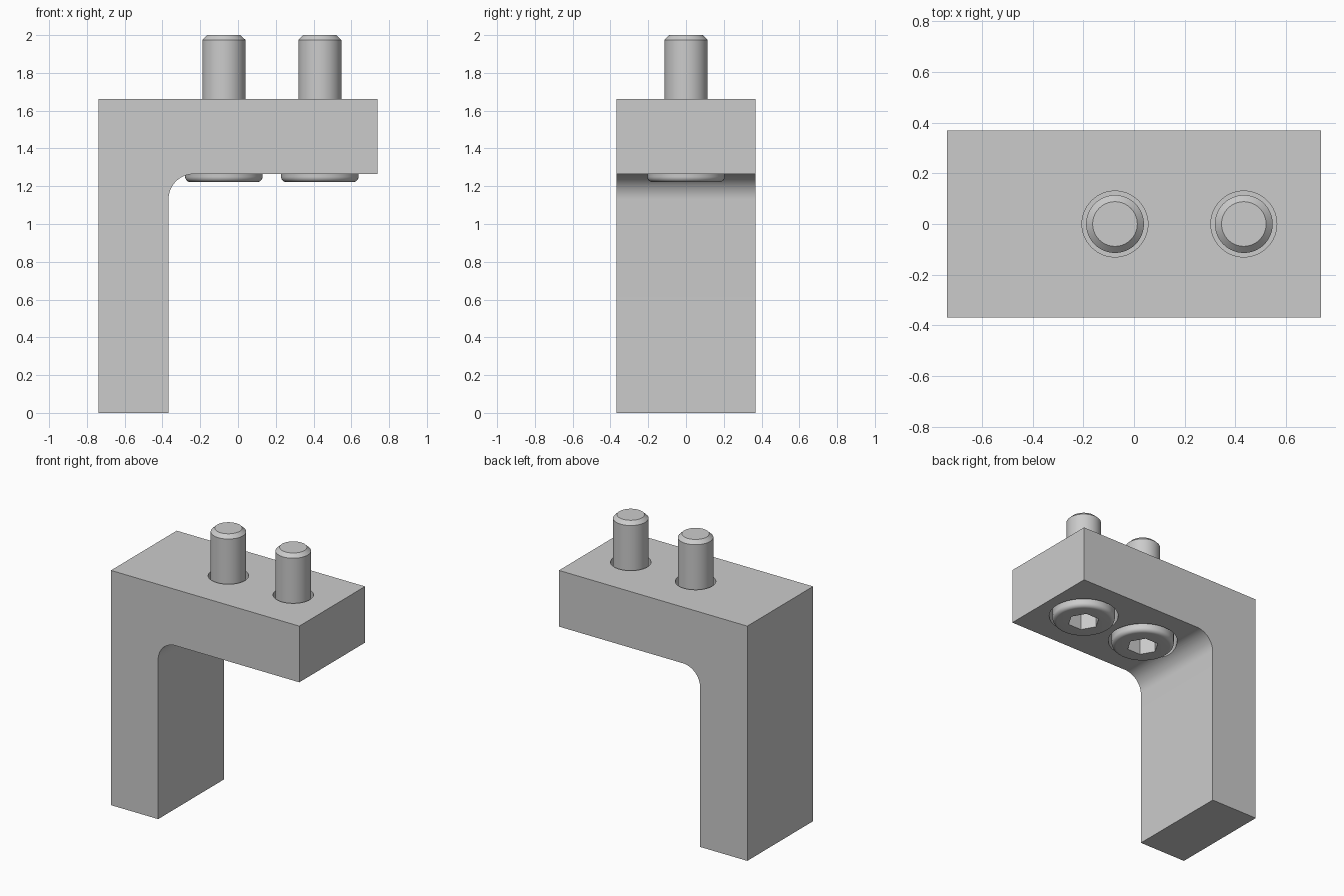
import bpy, bmesh
from math import sin, cos, pi, radians

if "Cube" in bpy.data.objects:
    bpy.data.objects.remove(bpy.data.objects["Cube"])

BOLT_X = (-0.075, 0.433)
HALF_X, HALF_Y = 0.738, 0.368
TOP, UNDER, LEG_X = 1.663, 1.265, -0.368


def make(name, bm):
    bmesh.ops.recalc_face_normals(bm, faces=bm.faces[:])
    mesh = bpy.data.meshes.new(name)
    bm.to_mesh(mesh)
    bm.free()
    ob = bpy.data.objects.new(name, mesh)
    bpy.context.collection.objects.link(ob)
    return ob


def lathe(name, profile, x, steps=64):
    """Closed solid of revolution from (radius, z) points, both ends capped."""
    bm = bmesh.new()
    rings = [[bm.verts.new((x + r * cos(2 * pi * i / steps), r * sin(2 * pi * i / steps), z))
              for i in range(steps)] for r, z in profile]
    for a, b in zip(rings, rings[1:]):
        for i in range(steps):
            j = (i + 1) % steps
            bm.faces.new((a[i], a[j], b[j], b[i]))
    bm.faces.new(rings[0])
    bm.faces.new(rings[-1])
    return make(name, bm)


def cut(ob, cutter):
    mod = ob.modifiers.new("cut", 'BOOLEAN')
    mod.operation, mod.solver, mod.object = 'DIFFERENCE', 'EXACT', cutter
    bpy.ops.object.select_all(action='DESELECT')
    bpy.context.view_layer.objects.active = ob
    ob.select_set(True)
    bpy.ops.object.modifier_apply(modifier=mod.name)
    bpy.data.objects.remove(cutter)


def smooth(ob):
    bpy.ops.object.select_all(action='DESELECT')
    bpy.context.view_layer.objects.active = ob
    ob.select_set(True)
    bpy.ops.object.shade_smooth_by_angle(angle=radians(25))


# Bracket: L-shaped profile with a filleted inner corner, extruded along y
R = 0.135
outline = [(-HALF_X, 0), (LEG_X, 0)]
for i in range(17):
    a = pi - i * pi / 32
    outline.append((LEG_X + R + R * cos(a), UNDER - R + R * sin(a)))
outline += [(HALF_X, UNDER), (HALF_X, TOP), (-HALF_X, TOP)]
bm = bmesh.new()
face = bm.faces.new([bm.verts.new((x, -HALF_Y, z)) for x, z in outline])
ext = bmesh.ops.extrude_face_region(bm, geom=[face])
bmesh.ops.translate(bm, vec=(0, 2 * HALF_Y, 0),
                    verts=[v for v in ext["geom"] if isinstance(v, bmesh.types.BMVert)])
bracket = make("bracket", bm)

# Bolt profile: rounded head, shank, chamfered tip
HEAD_R, SHANK_R, HEAD_Z, SEAT, ROUND = 0.205, 0.114, 1.222, 1.45, 0.028
profile = [(HEAD_R - ROUND + ROUND * sin(i * pi / 16), HEAD_Z + ROUND - ROUND * cos(i * pi / 16))
           for i in range(9)]
profile += [(HEAD_R, SEAT), (SHANK_R, SEAT), (SHANK_R, 1.975), (0.088, 2.0)]

for n, x in enumerate(BOLT_X, 1):
    # Stepped hole: counterbore below, clearance hole above
    cut(bracket, lathe("hole_cutter", [(0.227, 1.0), (0.227, SEAT), (0.13, SEAT), (0.13, 1.8)], x))
    # Bolt with hex socket in the head
    bolt = lathe(f"bolt_{n}", profile, x)
    cut(bolt, lathe("socket_cutter", [(0.105, 1.1), (0.105, 1.335)], x, steps=6))
    smooth(bolt)
smooth(bracket)
